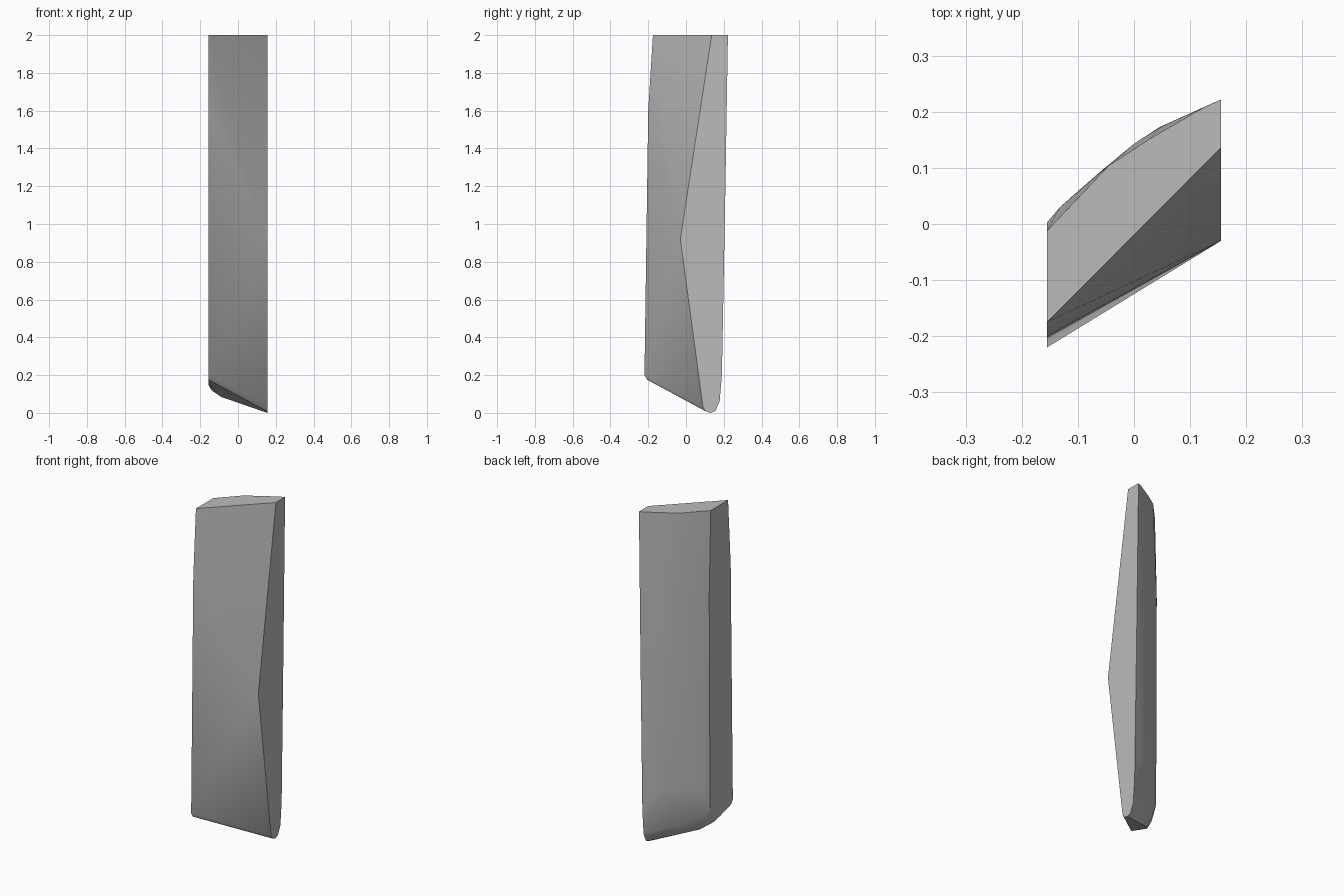
import bpy, bmesh, math

cube = bpy.data.objects.get("Cube")
if cube:
    bpy.data.objects.remove(cube, do_unlink=True)

HALF = 0.155  # half the width of the shard

# Side outlines as (y, z)
left_side = [(-.175, 2), (-.2, 1.6), (-.22, .2), (-.205, .175), (-.1, .145),
             (-.04, .16), (-.005, .24), (.003, 1.5), (-.012, 2)]
right_side = [(.136, 2), (-.03, .92), (.09, .03), (.105, .008), (.13, 0), (.155, .01),
              (.178, .06), (.19, .2), (.207, 1.1), (.222, 2)]

# Bulging back as rows of (x, y) at a height
back_rows = {
    2: [(-.045, .104), (.03, .153), (.125, .208)],
    1.5: [(-.132, .03), (-.064, .09), (0, .143), (.046, .173), (.12, .203)],
    .35: [(-.135, .022), (-.064, .08), (0, .128), (.05, .155), (.11, .18)],
}
# Rounded lower rim as (x, y, z)
lower_rim = [(-.14, -.06, .12), (-.09, 0, .085), (-.11, .03, .17), (0, .1, .12)]

points = [(-HALF, y, z) for y, z in left_side]
points += [(HALF, y, z) for y, z in right_side]
points += [(x, y, z) for z, row in back_rows.items() for x, y in row]
points += lower_rim

# Wrap the outlines in one convex skin
bm = bmesh.new()
for p in points:
    bm.verts.new(p)
hull = bmesh.ops.convex_hull(bm, input=bm.verts[:])
loose = [v for v in bm.verts if not v.link_faces]
bmesh.ops.delete(bm, geom=loose, context='VERTS')
bmesh.ops.dissolve_limit(bm, angle_limit=math.radians(0.5),
                         verts=bm.verts[:], edges=bm.edges[:])
bmesh.ops.recalc_face_normals(bm, faces=bm.faces[:])
mesh = bpy.data.meshes.new("stone_shard")
bm.to_mesh(mesh)
bm.free()

shard = bpy.data.objects.new("stone_shard", mesh)
bpy.context.scene.collection.objects.link(shard)

# Plain grey stone
stone = bpy.data.materials.new("grey_stone")
stone.use_nodes = True
grey = (.5, .5, .5, 1)
stone.diffuse_color = grey
stone.node_tree.nodes["Principled BSDF"].inputs["Base Color"].default_value = grey
mesh.materials.append(stone)

# Soft shading with crisp side and top edges
bpy.ops.object.select_all(action='DESELECT')
shard.select_set(True)
bpy.context.view_layer.objects.active = shard
bpy.ops.object.shade_smooth_by_angle(angle=math.radians(35))
